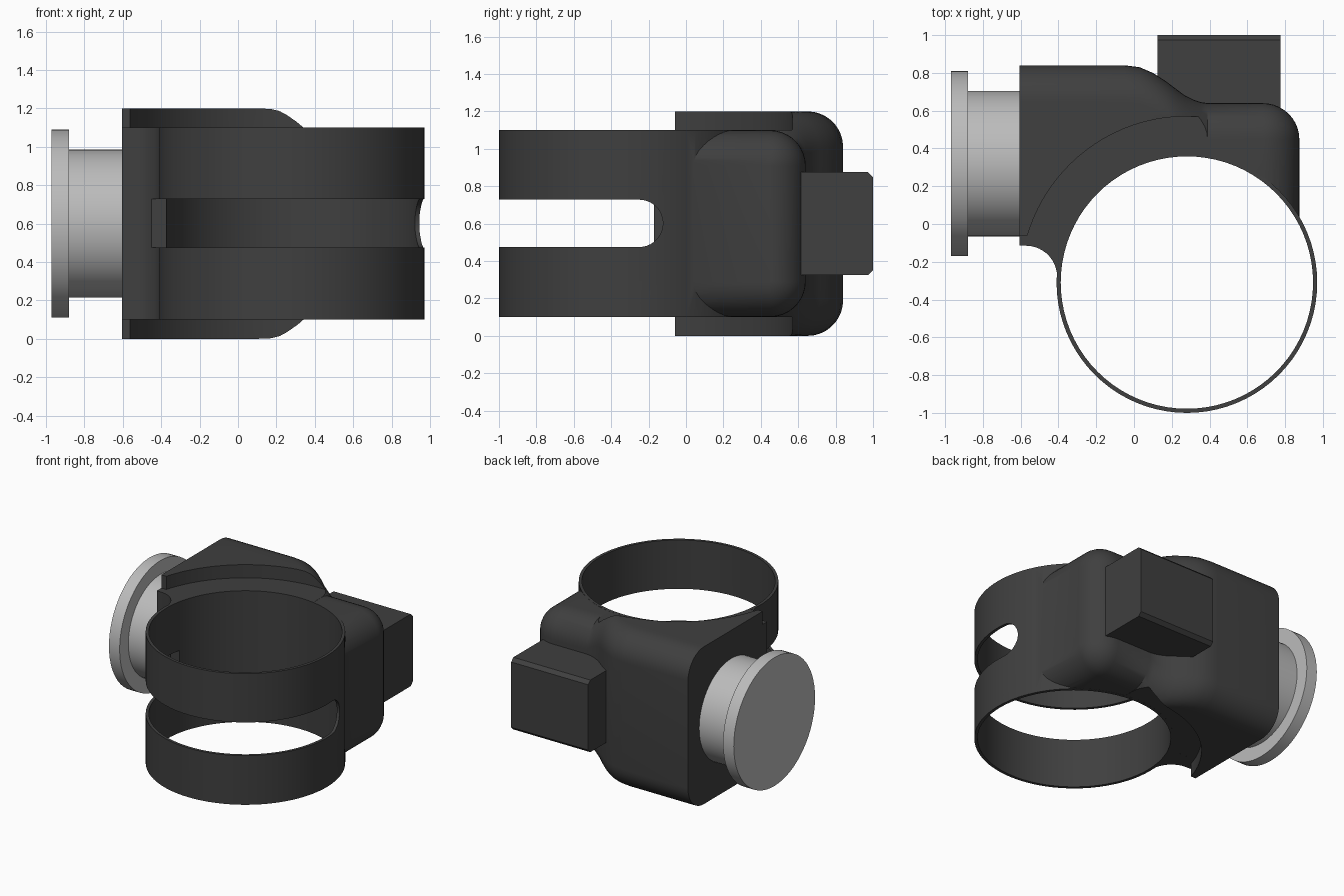
import bpy, bmesh
from math import sin, cos, pi, radians
from mathutils import Matrix

if "Cube" in bpy.data.objects:
    bpy.data.objects.remove(bpy.data.objects["Cube"])

CX, CY, CZ = 0.28, -0.31, 0.6      # strap ring centre


def material(name, v):
    m = bpy.data.materials.new(name)
    m.diffuse_color = (v, v, v, 1)
    m.use_nodes = True
    m.node_tree.nodes["Principled BSDF"].inputs["Base Color"].default_value = m.diffuse_color
    return m


DARK, LIGHT = material("dark_plastic", 0.05), material("light_metal", 0.5)


def make(name, bm):
    bmesh.ops.recalc_face_normals(bm, faces=bm.faces)
    me = bpy.data.meshes.new(name)
    bm.to_mesh(me)
    bm.free()
    ob = bpy.data.objects.new(name, me)
    bpy.context.collection.objects.link(ob)
    return ob


def loft(name, rings):
    """Skin a list of equal-length point loops and cap both ends."""
    bm = bmesh.new()
    rows = [[bm.verts.new(p) for p in r] for r in rings]
    n = len(rows[0])
    for a, b in zip(rows, rows[1:]):
        for i in range(n):
            bm.faces.new((a[i], a[(i + 1) % n], b[(i + 1) % n], b[i]))
    bm.faces.new(rows[0])
    bm.faces.new(rows[-1][::-1])
    return make(name, bm)


def prism_z(name, pts, z0, z1):
    return loft(name, [[(x, y, z) for x, y in pts] for z in (z0, z1)])


def prism_x(name, pts, x0, x1):
    return loft(name, [[(x, y, z) for y, z in pts] for x in (x0, x1)])


def circle(cx, cy, r, n=80, a0=0.0, a1=2 * pi, closed=True):
    d = n if closed else n - 1
    return [(cx + r * cos(a0 + (a1 - a0) * i / d), cy + r * sin(a0 + (a1 - a0) * i / d)) for i in range(n)]


def box(name, x0, x1, y0, y1, z0, z1):
    return prism_z(name, [(x0, y0), (x1, y0), (x1, y1), (x0, y1)], z0, z1)


def boolean(ob, other, op):
    m = ob.modifiers.new("bool", 'BOOLEAN')
    m.operation, m.object, m.solver = op, other, 'EXACT'
    dg = bpy.context.evaluated_depsgraph_get()
    me = bpy.data.meshes.new_from_object(ob.evaluated_get(dg))
    ob.modifiers.clear()
    ob.data = me
    bpy.data.objects.remove(other)


def finish(ob, mat, smooth=True):
    ob.data.materials.clear()
    ob.data.materials.append(mat)
    if smooth:
        bpy.ops.object.select_all(action='DESELECT')
        ob.select_set(True)
        bpy.context.view_layer.objects.active = ob
        bpy.ops.object.shade_smooth_by_angle(angle=radians(32))


# housing: rounded cross-sections along x (x, back edge y, half height, corner radius)
R = 0.19
stations = [(-0.605, .84, .6, R), (-0.05, .84, .6, R), (0.03, .83, .6, R), (0.10, .80, .6, R),
            (0.17, .755, .597, R), (0.22, .717, .589, R), (0.27, .68, .573, R),
            (0.32, .656, .549, R), (0.355, .645, .525, R), (0.39, .64, .499, R), (0.68, .64, .499, R)]
for i in range(1, 11):
    a = i / 10 * pi / 2
    r = max(R * cos(a), 0.003)
    stations.append((0.68 + 0.195 * sin(a), .45 + r, .309 + r, r))


def section(x, y, h, r):
    lo = circle(y - r, CZ - h + r, r, 10, -pi / 2, 0, False)
    hi = circle(y - r, CZ + h - r, r, 10, 0, pi / 2, False)
    return [(x, p, q) for p, q in [(-0.113, CZ - h)] + lo + hi + [(-0.113, CZ + h)]]


body = loft("strap_housing", [section(*s) for s in stations])

# recess above and below, leaving the raised curved flanges
for z0, z1 in ((-0.3, 0.1005), (1.0995, 1.5)):
    boolean(body, prism_z("cut", circle(CX, CY, 0.88, 96), z0, z1), 'DIFFERENCE')
    boolean(body, box("cut", -1, 1.3, -1, -0.06, z0, z1), 'DIFFERENCE')

# concave web joining the housing to the ring
web = [(-0.6045, 0), (-0.6045, -0.115)] + circle(-0.572, -0.28, 0.165, 12, pi / 2, 0, False) + [(-0.3, -0.3), (-0.3, 0)]
boolean(body, prism_z("web", web, 0.1003, 1.0997), 'UNION')

# strap ring and its bore
boolean(body, prism_z("ring", circle(CX, CY, 0.69), 0.1, 1.1), 'UNION')
boolean(body, prism_z("bore", circle(CX, CY, 0.668), -0.5, 1.7), 'DIFFERENCE')

# front slot: square end on the left, rounded end on the right
boolean(body, box("slot", -1, 0.3, -1.3, -0.17, 0.475, 0.728), 'DIFFERENCE')
slot = [(-1.3, 0.475)] + circle(-0.25, 0.6015, 0.1265, 20, -pi / 2, pi / 2, False) + [(-1.3, 0.728)]
boolean(body, prism_x("slot", slot, 0.29, 1.3), 'DIFFERENCE')
finish(body, DARK)

# rear block with chamfered outer edges
c = 0.026
block = prism_x("rear_block", [(0.5, .325), (1 - c, .325), (1, .325 + c), (1, .875 - c), (1 - c, .875), (0.5, .875)],
                0.125, 0.775)
finish(block, DARK, False)

# side knob: shaft and disc
for name, r, x0, x1 in (("knob_shaft", 0.385, -0.89, -0.6), ("knob_disc", 0.49, -0.97, -0.88)):
    finish(prism_x(name, circle(0.32, CZ, r, 64), x0, x1), LIGHT)
